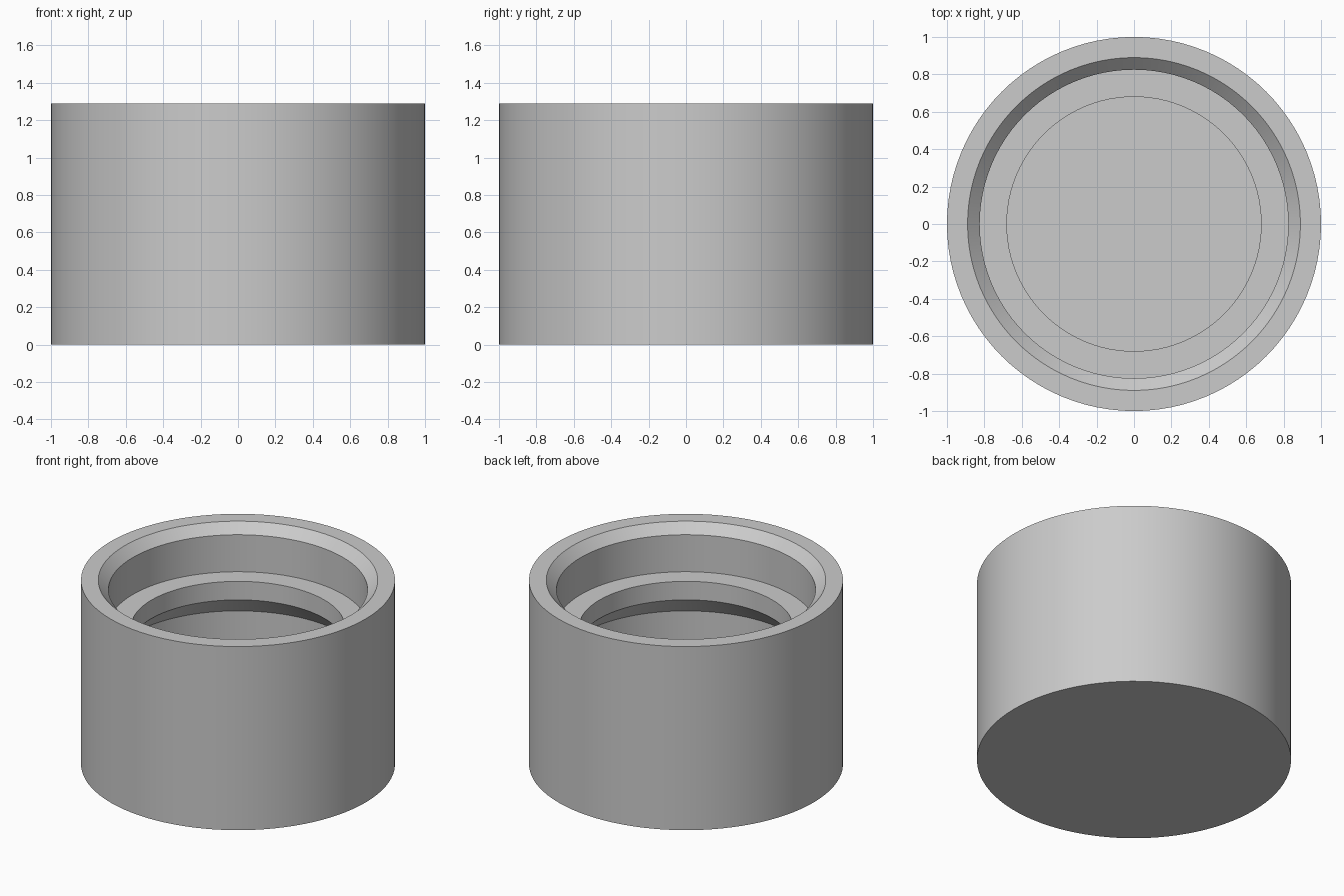
import bpy
import bmesh
from math import cos, sin, tau

cube = bpy.data.objects.get("Cube")
if cube:
    bpy.data.objects.remove(cube, do_unlink=True)

SEGMENTS = 96
HEIGHT = 1.29
OUTER = 1.0
BORE = 0.825      # upper bore and lower chamber
THROAT = 0.68     # narrow lip between them
RIM = 0.89        # mouth of the chamfer
FLOOR = 0.18

# Plain grey material
grey = bpy.data.materials.new("plain_grey")
grey.use_nodes = True
colour = (0.6, 0.6, 0.6, 1)
grey.diffuse_color = colour
grey.node_tree.nodes["Principled BSDF"].inputs["Base Color"].default_value = colour


def lathe(name, profile, material):
    """Revolve (radius, z) points about z and cap both ends."""
    bm = bmesh.new()
    rings = [[bm.verts.new((r * cos(tau * i / SEGMENTS), r * sin(tau * i / SEGMENTS), z))
              for i in range(SEGMENTS)] for r, z in profile]
    for low, high in zip(rings, rings[1:]):
        for i in range(SEGMENTS):
            j = (i + 1) % SEGMENTS
            bm.faces.new((low[i], low[j], high[j], high[i]))
    bm.faces.new(rings[0][::-1])
    bm.faces.new(rings[-1])
    bmesh.ops.recalc_face_normals(bm, faces=bm.faces)
    mesh = bpy.data.meshes.new(name)
    bm.to_mesh(mesh)
    bm.free()
    mesh.materials.append(material)
    obj = bpy.data.objects.new(name, mesh)
    bpy.context.collection.objects.link(obj)
    bpy.ops.object.select_all(action="DESELECT")
    obj.select_set(True)
    bpy.context.view_layer.objects.active = obj
    bpy.ops.object.shade_smooth_by_angle(angle=0.5)
    return obj


# Round cup: outer wall, chamfered mouth, ledge, undercut lip, chamber floor
lathe("stepped_cup", [
    (OUTER, 0),
    (OUTER, HEIGHT),
    (RIM, HEIGHT),
    (BORE, HEIGHT - 0.065),
    (BORE, HEIGHT - 0.325),
    (THROAT, HEIGHT - 0.325),
    (THROAT, HEIGHT - 0.455),
    (BORE, HEIGHT - 0.60),
    (BORE, FLOOR),
], grey)
